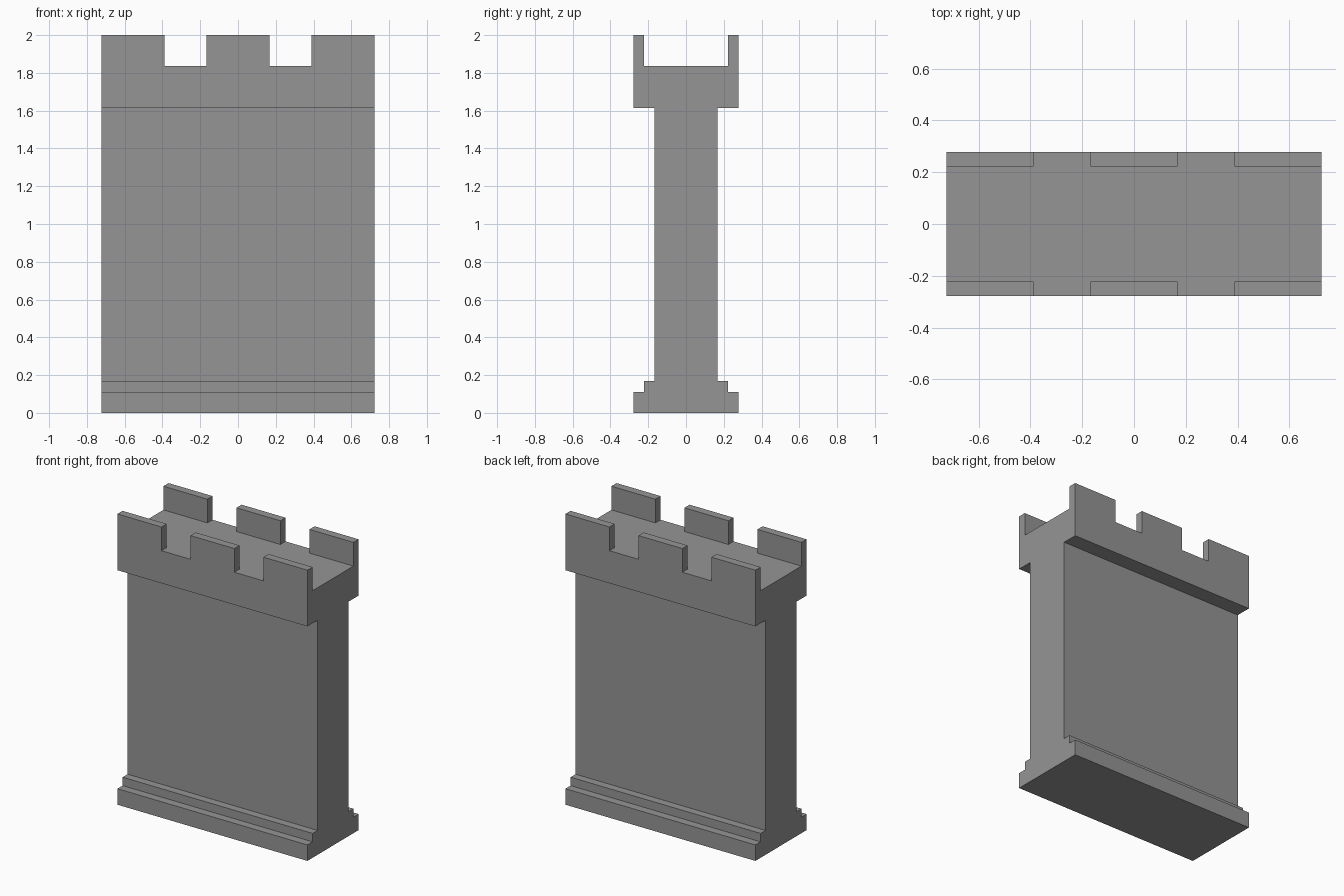
import bpy
import bmesh
from mathutils import Vector

cube = bpy.data.objects.get("Cube")
if cube:
    bpy.data.objects.remove(cube, do_unlink=True)

# Overall dimensions
HALF_LENGTH = 0.723
HALF_DEPTH = 0.278
DECK_Z = 1.837
TOP_Z = 2.0

stone = bpy.data.materials.new("grey stone")
stone.use_nodes = True
STONE_COLOUR = (0.3, 0.3, 0.3, 1.0)
stone.diffuse_color = STONE_COLOUR
stone.node_tree.nodes["Principled BSDF"].inputs["Base Color"].default_value = STONE_COLOUR


def extrude_along_x(name, profile, x0, x1):
    """Sweep a closed (y, z) outline from x0 to x1."""
    bm = bmesh.new()
    face = bm.faces.new([bm.verts.new((x0, y, z)) for y, z in profile])
    swept = bmesh.ops.extrude_face_region(bm, geom=[face], use_keep_orig=True)
    verts = [g for g in swept["geom"] if isinstance(g, bmesh.types.BMVert)]
    bmesh.ops.translate(bm, verts=verts, vec=Vector((x1 - x0, 0, 0)))
    bmesh.ops.recalc_face_normals(bm, faces=bm.faces)
    mesh = bpy.data.meshes.new(name)
    bm.to_mesh(mesh)
    bm.free()
    mesh.materials.append(stone)
    obj = bpy.data.objects.new(name, mesh)
    bpy.context.collection.objects.link(obj)
    return obj


# Wall: stepped plinth, shaft and overhanging deck in one section
half = [(HALF_DEPTH, 0), (HALF_DEPTH, 0.11), (0.222, 0.11), (0.222, 0.168),
        (0.168, 0.168), (0.168, 1.613), (HALF_DEPTH, 1.613), (HALF_DEPTH, DECK_Z)]
section = half + [(-y, z) for y, z in reversed(half)]
extrude_along_x("wall", section, -HALF_LENGTH, HALF_LENGTH)

# Merlons: three along each long edge of the deck
spans = {"right": (-HALF_LENGTH, -0.388), "middle": (-0.167, 0.167),
         "left": (0.388, HALF_LENGTH)}
for side, sign in (("front", -1), ("back", 1)):
    outer, inner = sign * HALF_DEPTH, sign * 0.222
    outline = [(outer, DECK_Z), (inner, DECK_Z), (inner, TOP_Z), (outer, TOP_Z)]
    for place, (x0, x1) in spans.items():
        extrude_along_x(f"{side}_{place}_merlon", outline, x0, x1)
